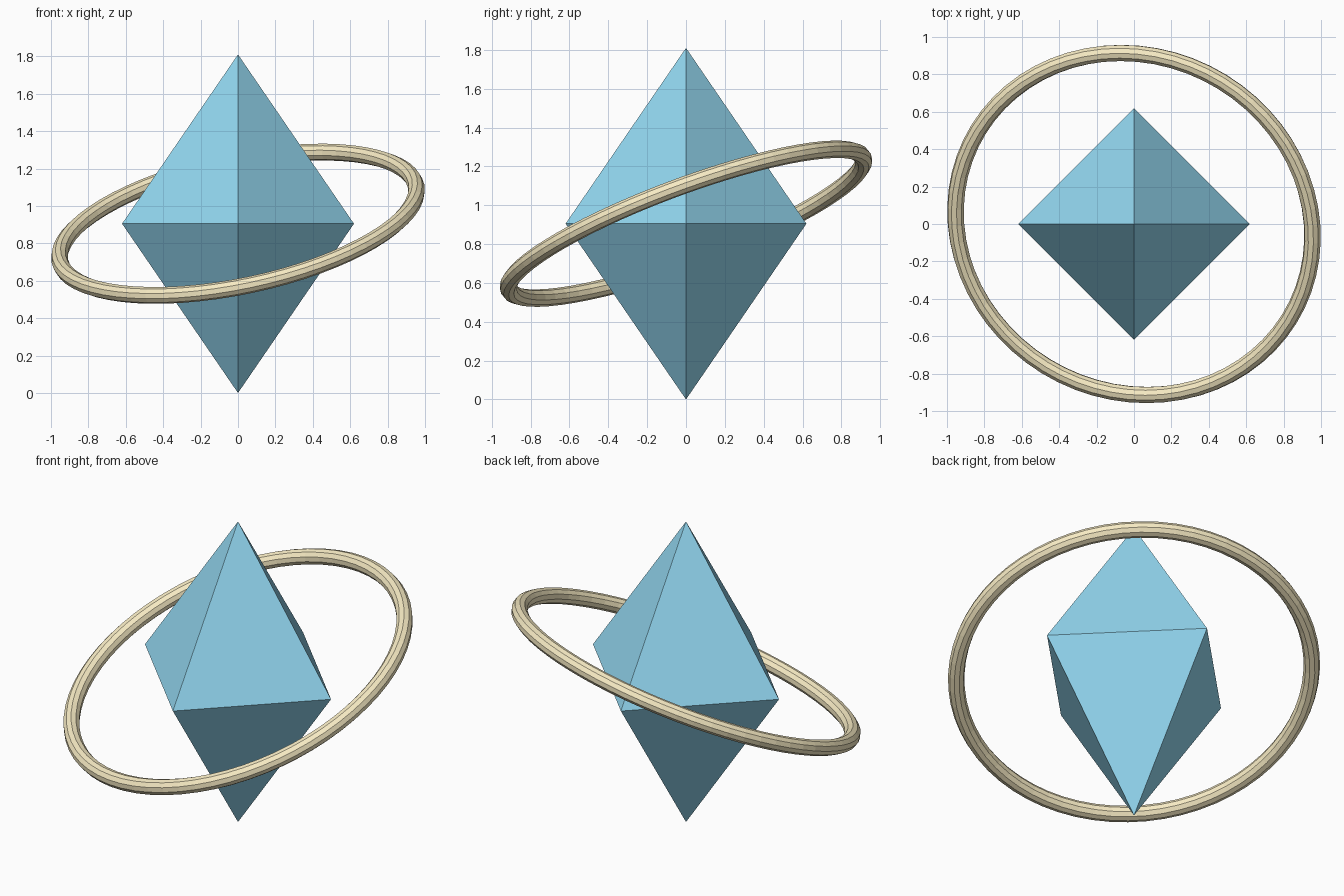
import bpy
import bmesh
from math import radians

if "Cube" in bpy.data.objects:
    bpy.data.objects.remove(bpy.data.objects["Cube"])

HALF_HEIGHT = 0.905   # also the height of the widest point
HALF_WIDTH = 0.62


def paint(obj, name, color):
    mat = bpy.data.materials.new(name)
    mat.diffuse_color = (*color, 1.0)
    mat.use_nodes = True
    mat.node_tree.nodes["Principled BSDF"].inputs["Base Color"].default_value = mat.diffuse_color
    obj.data.materials.append(mat)


# Crystal: elongated octahedron with corners on the x and y axes
bm = bmesh.new()
waist = [bm.verts.new((x * HALF_WIDTH, y * HALF_WIDTH, 0))
         for x, y in ((1, 0), (0, 1), (-1, 0), (0, -1))]
for z in (HALF_HEIGHT, -HALF_HEIGHT):
    tip = bm.verts.new((0, 0, z))
    for i in range(4):
        bm.faces.new((waist[i], waist[(i + 1) % 4], tip))
bmesh.ops.recalc_face_normals(bm, faces=bm.faces[:])
mesh = bpy.data.meshes.new("crystal")
bm.to_mesh(mesh)
bm.free()
crystal = bpy.data.objects.new("crystal", mesh)
crystal.location.z = HALF_HEIGHT
bpy.context.collection.objects.link(crystal)
paint(crystal, "crystal_blue", (0.30, 0.70, 0.90))

# Tilted orbit ring around the crystal
bpy.ops.mesh.primitive_torus_add(
    major_radius=0.973, minor_radius=0.045,
    major_segments=64, minor_segments=10,
    location=(0, 0, HALF_HEIGHT),
    rotation=(radians(20), radians(-12), 0))
ring = bpy.context.object
ring.name = "orbit_ring"
bpy.ops.object.shade_flat()
paint(ring, "ring_gold", (0.93, 0.83, 0.55))
